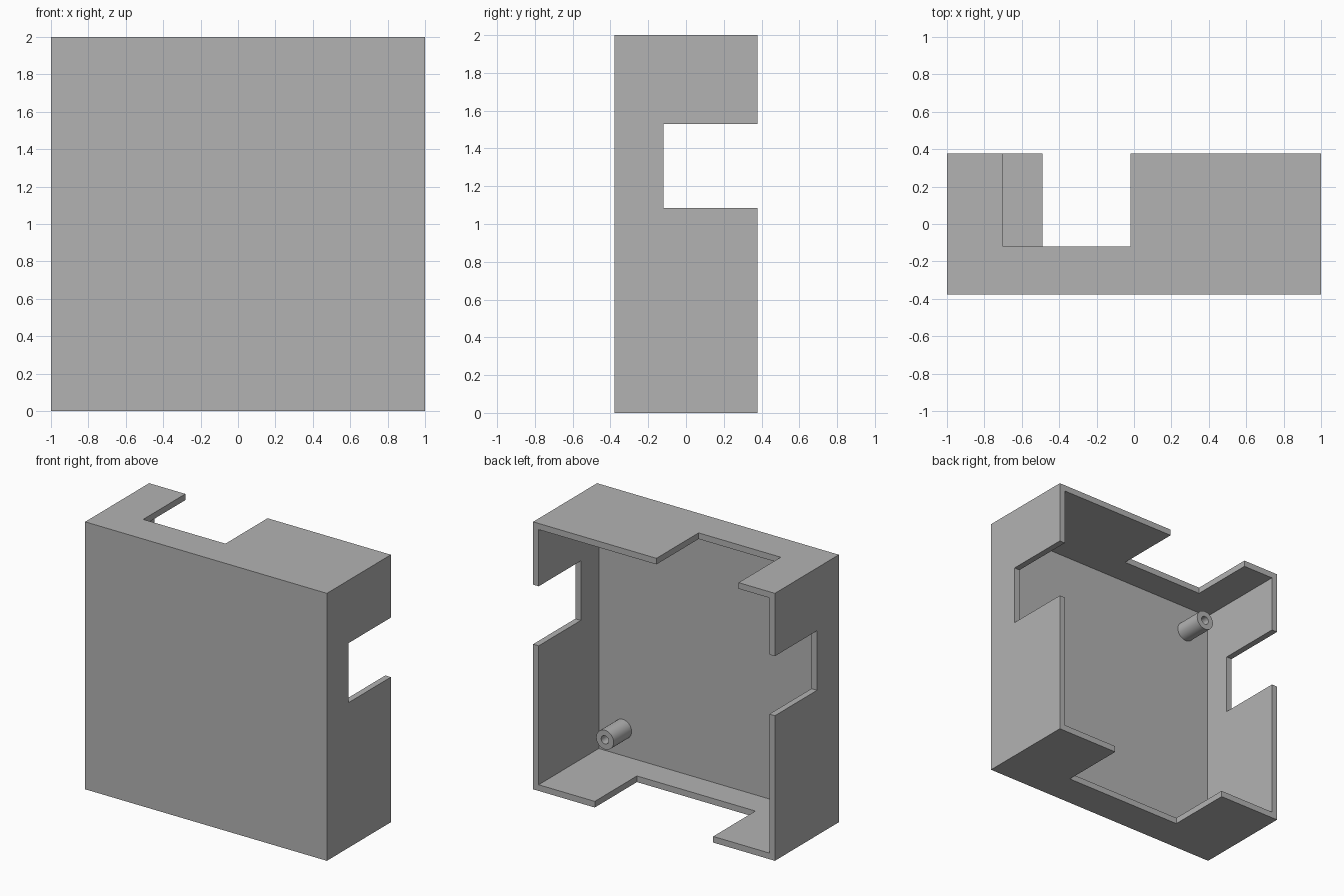
import bpy
import math

if "Cube" in bpy.data.objects:
    bpy.data.objects.remove(bpy.data.objects["Cube"], do_unlink=True)

HALF_DEPTH = 0.378
WALL = 0.046
NOTCH_Y = -0.12          # depth reached by notches and pegs
PLATE_Y = -HALF_DEPTH + WALL

grey = bpy.data.materials.new("plain grey")
grey.use_nodes = True
colour = (0.45, 0.45, 0.45, 1)
grey.diffuse_color = colour
grey.node_tree.nodes["Principled BSDF"].inputs["Base Color"].default_value = colour


def box(name, low, high):
    bpy.ops.mesh.primitive_cube_add(size=1)
    ob = bpy.context.object
    ob.name = name
    ob.location = [(a + b) / 2 for a, b in zip(low, high)]
    ob.scale = [b - a for a, b in zip(low, high)]
    bpy.ops.object.transform_apply()
    ob.data.materials.append(grey)
    return ob


def rod(name, x, z, radius, y0, y1):
    bpy.ops.mesh.primitive_cylinder_add(
        vertices=48, radius=radius, depth=y1 - y0,
        location=(x, (y0 + y1) / 2, z), rotation=(math.pi / 2, 0, 0))
    ob = bpy.context.object
    ob.name = name
    bpy.ops.object.transform_apply()
    ob.data.materials.append(grey)
    return ob


def cut(target, cutter):
    mod = target.modifiers.new("cut", "BOOLEAN")
    mod.operation = "DIFFERENCE"
    mod.solver = "EXACT"
    mod.object = cutter
    bpy.ops.object.select_all(action="DESELECT")
    bpy.context.view_layer.objects.active = target
    target.select_set(True)
    bpy.ops.object.modifier_apply(modifier=mod.name)
    bpy.data.objects.remove(cutter, do_unlink=True)


# Shallow open-backed case
case = box("case", (-1, -HALF_DEPTH, 0), (1, HALF_DEPTH, 2))
cut(case, box("cavity", (WALL - 1, PLATE_Y, WALL), (1 - WALL, 1, 2 - WALL)))

# Notches: one through both side walls, one in the top, one in the bottom
notches = [
    ((-1.5, NOTCH_Y, 1.085), (1.5, 1, 1.53)),
    ((-0.7, NOTCH_Y, 1.8), (-0.02, 1, 2.5)),
    ((-0.49, NOTCH_Y, -0.5), (0.49, 1, 0.2)),
]
for low, high in notches:
    cut(case, box("notch", low, high))

# Hollow screw pegs in two opposite corners
for name, side in (("lower_left_peg", 1), ("upper_right_peg", -1)):
    x, z = 0.755 * side, 1 - 0.755 * side
    peg = rod(name, x, z, 0.072, PLATE_Y, NOTCH_Y)
    cut(peg, rod("peg_hole", x, z, 0.031, PLATE_Y + 0.002, 0))
    bpy.ops.object.shade_smooth_by_angle(angle=math.radians(30))
